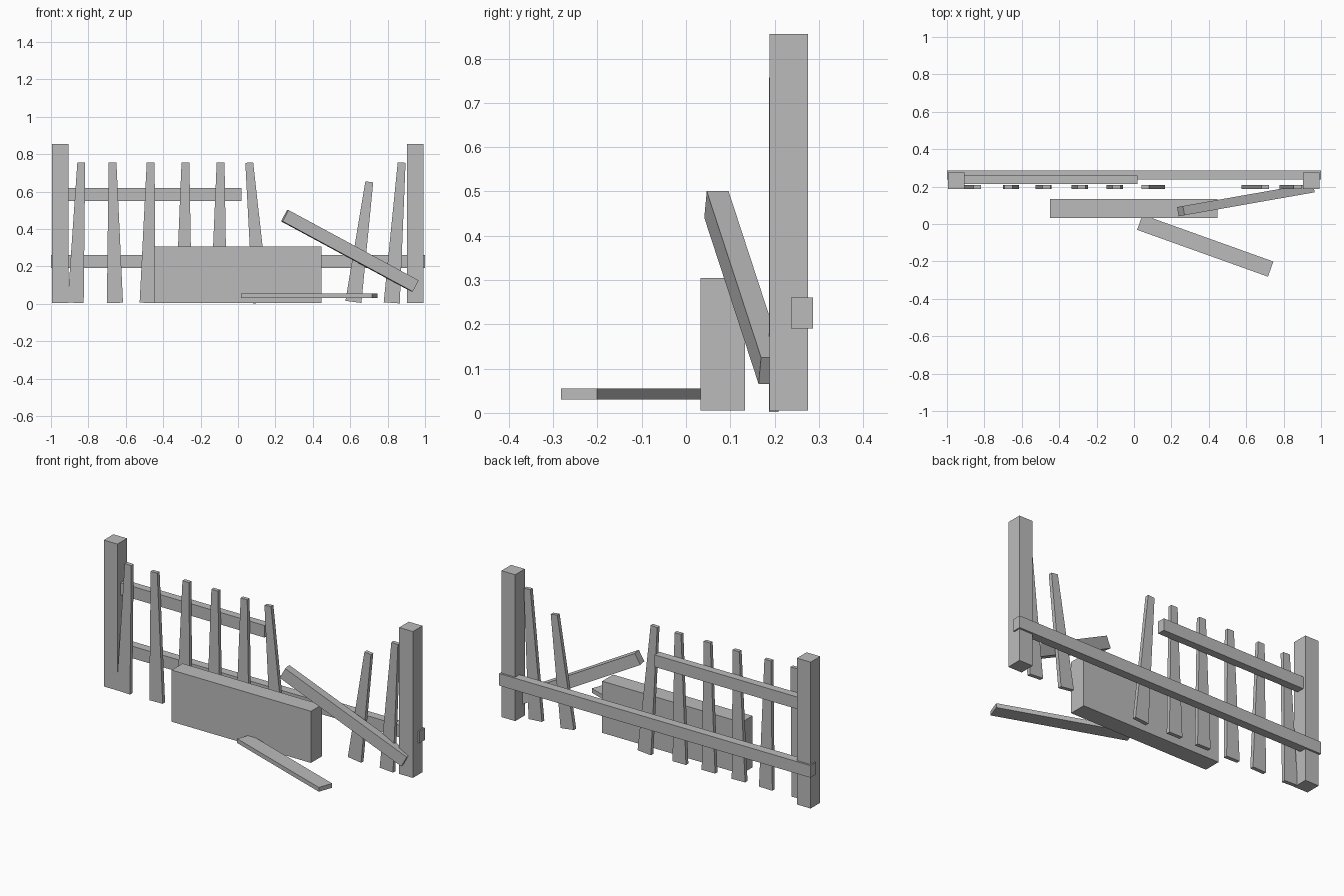
import bpy
import bmesh
from math import radians
from mathutils import Euler, Matrix, Vector

cube = bpy.data.objects.get("Cube")
if cube:
    bpy.data.objects.remove(cube, do_unlink=True)

# One plain grey for all the timber
grey = bpy.data.materials.new("plain grey")
grey.use_nodes = True
colour = (0.5, 0.5, 0.5, 1)
grey.diffuse_color = colour
grey.node_tree.nodes["Principled BSDF"].inputs["Base Color"].default_value = colour


def finish(name, bm):
    mesh = bpy.data.meshes.new(name)
    bmesh.ops.recalc_face_normals(bm, faces=bm.faces)
    bm.to_mesh(mesh)
    bm.free()
    mesh.materials.append(grey)
    obj = bpy.data.objects.new(name, mesh)
    bpy.context.collection.objects.link(obj)
    return obj


def box(name, centre, size, pitch=0, yaw=0):
    """A beam of the given size, pitched about y and then turned about z."""
    bm = bmesh.new()
    bmesh.ops.create_cube(bm, size=1)
    bmesh.ops.scale(bm, vec=size, verts=bm.verts)
    turn = Euler((0, radians(pitch), radians(yaw))).to_matrix().to_4x4()
    bm.transform(Matrix.Translation(centre) @ turn)
    return finish(name, bm)


def picket(name, foot, tip, top=0.755, foot_z=0.005):
    """A tapered, leaning slat from the foot centre to the tip centre."""
    axis = Vector((tip - foot, 0, top - foot_z)).normalized()
    across = Vector((axis.z, 0, -axis.x))
    low, high = Vector((foot, 0.187, foot_z)), Vector((tip, 0.187, top))
    outline = [low - across * 0.043, low + across * 0.043,
               high + across * 0.021, high - across * 0.021]
    bm = bmesh.new()
    face = bm.faces.new([bm.verts.new(p) for p in outline])
    moved = bmesh.ops.extrude_face_region(bm, geom=[face])["geom"]
    verts = [v for v in moved if isinstance(v, bmesh.types.BMVert)]
    bmesh.ops.translate(bm, vec=(0, 0.022, 0), verts=verts)
    return finish(name, bm)


# Posts
for side, x in (("right", -0.95), ("left", 0.948)):
    box(side + "_post", (x, 0.232, 0.43), (0.088, 0.088, 0.85))

# Rails: the upper one is broken off short
box("lower_rail", (0, 0.262, 0.225), (2.0, 0.05, 0.07))
box("upper_rail", (-0.445, 0.237, 0.585), (0.93, 0.045, 0.07))

# Pickets, as foot and tip positions along the fence
slats = [(-0.868, -0.838), (-0.658, -0.671), (-0.483, -0.467), (-0.29, -0.281),
         (-0.103, -0.093), (0.122, 0.06), (0.822, 0.875)]
for i, (foot, tip) in enumerate(slats):
    picket(f"picket_{i + 1}", foot, tip)
picket("short_picket", 0.617, 0.702, top=0.652, foot_z=0.01)

# Block in front of the fence
box("block", (-0.002, 0.083, 0.155), (0.895, 0.1, 0.3))

# Fallen timber
box("leaning_beam", (0.598, 0.13, 0.283), (0.8, 0.05, 0.068), pitch=28, yaw=10)
box("fallen_plank", (0.381, -0.116, 0.043), (0.743, 0.086, 0.025), yaw=-19.7)
